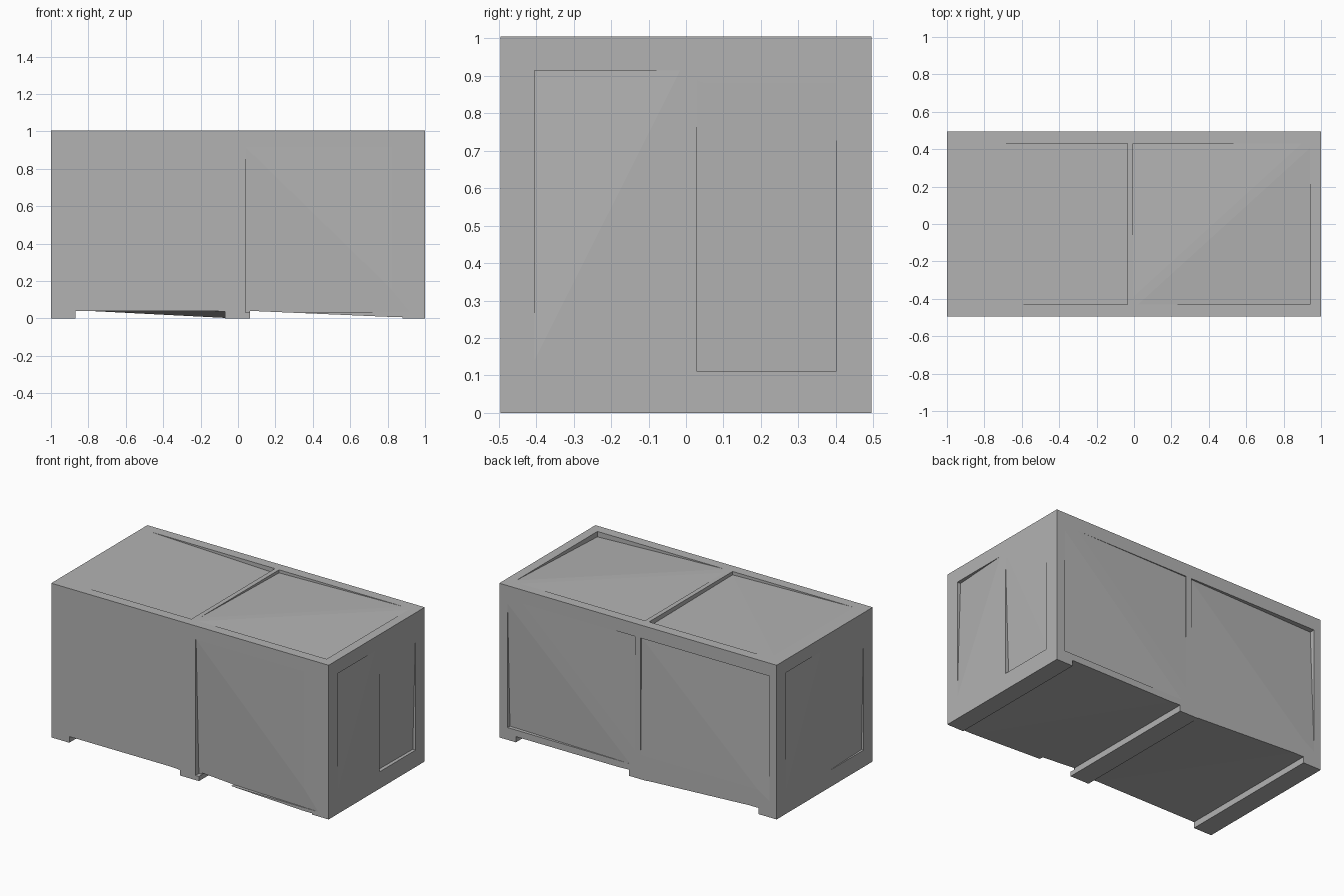
import bpy, bmesh
from mathutils import Vector

if "Cube" in bpy.data.objects:
    bpy.data.objects.remove(bpy.data.objects["Cube"])

W, D, H = 1.0, 0.495, 1.005   # half width, half depth, height

grey = bpy.data.materials.new("light grey")
grey.diffuse_color = (0.45, 0.45, 0.45, 1)
grey.use_nodes = True
grey.node_tree.nodes["Principled BSDF"].inputs["Base Color"].default_value = grey.diffuse_color

# Main crate body
bpy.ops.mesh.primitive_cube_add(size=1, location=(0, 0, H / 2))
crate = bpy.context.object
crate.name = "crate_body"
crate.scale = (2 * W, 2 * D, H)
bpy.ops.object.transform_apply(location=True, scale=True)
crate.data.materials.append(grey)

# Each side maps panel coordinates (u, v, depth below surface) to space
SIDES = {
    "front": lambda u, v, d: (u, -D + d, v),
    "back": lambda u, v, d: (u, D - d, v),
    "right": lambda u, v, d: (W - d, u, v),
    "left": lambda u, v, d: (-W + d, u, v),
    "top": lambda u, v, d: (u, v, H - d),
    "bottom": lambda u, v, d: (u, v, d),
}

# Panel rectangle u0, u1, v0, v1 and depth at corners (u0v0, u1v0, u1v1, u0v1)
F = -0.001   # corner flush with the frame
PANELS = [
    ("top", -0.95, -0.035, -0.43, 0.43, (F, 0.022, 0.03, F)),
    ("top", -0.005, 0.94, -0.43, 0.43, (F, 0.035, F, 0.02)),
    ("front", 0.04, 0.95, 0.03, 0.915, (0.035, F, F, 0.006)),
    ("back", -0.95, -0.02, 0.08, 0.92, (F, F, 0.01, 0.035)),
    ("back", 0.02, 0.94, 0.08, 0.92, (F, 0.025, F, 0.008)),
    ("right", -0.405, 0.0, 0.11, 0.915, (F, F, F, 0.025)),
    ("right", 0.03, 0.4, 0.11, 0.92, (0.025, 0.02, F, F)),
    ("left", -0.4, -0.02, 0.11, 0.92, (0.015, F, F, F)),
    ("left", 0.02, 0.4, 0.11, 0.92, (F, F, 0.02, F)),
    ("bottom", -0.87, -0.07, -0.6, 0.6, (0.04, 0.04, F, 0.04)),
    ("bottom", 0.065, 0.88, -0.6, 0.6, (0.04, 0.005, 0.04, 0.04)),
]


def cut_panel(i, side, u0, u1, v0, v1, depths):
    """Sink one tilted panel into the body."""
    bm = bmesh.new()
    uv = [(u0, v0), (u1, v0), (u1, v1), (u0, v1)]
    place = SIDES[side]
    outer = [bm.verts.new(place(u, v, -0.05)) for u, v in uv]
    inner = [bm.verts.new(place(u, v, d)) for (u, v), d in zip(uv, depths)]
    bm.faces.new(outer)
    # split the floor along the diagonal that starts at the deepest corner
    k = depths.index(max(depths)) + 1
    q = [inner[(k + j) % 4] for j in range(4)]
    bm.faces.new((q[0], q[1], q[2]))
    bm.faces.new((q[0], q[2], q[3]))
    for j in range(4):
        n = (j + 1) % 4
        bm.faces.new((outer[j], outer[n], inner[n], inner[j]))
    bmesh.ops.recalc_face_normals(bm, faces=bm.faces)
    me = bpy.data.meshes.new("panel_cutter")
    bm.to_mesh(me)
    bm.free()
    me.materials.append(grey)
    ob = bpy.data.objects.new("panel_cutter", me)
    bpy.context.collection.objects.link(ob)
    mod = crate.modifiers.new(f"panel_{i}", 'BOOLEAN')
    mod.operation, mod.solver, mod.object = 'DIFFERENCE', 'EXACT', ob
    bpy.context.view_layer.objects.active = crate
    bpy.ops.object.modifier_apply(modifier=mod.name)
    bpy.data.objects.remove(ob)


for i, panel in enumerate(PANELS):
    cut_panel(i, *panel)
